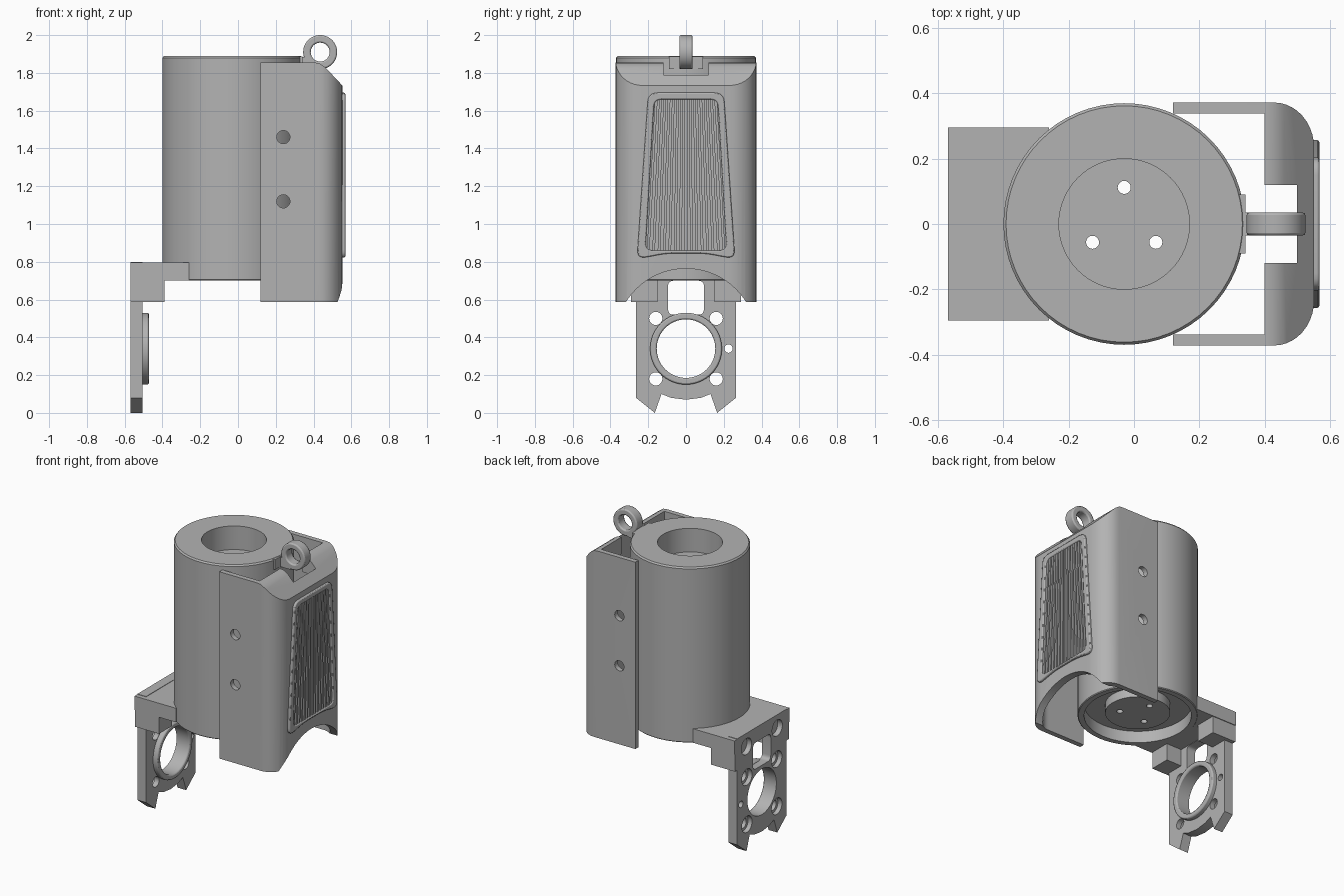
import bpy, bmesh, math
from mathutils import Vector, Matrix

old = bpy.data.objects.get("Cube")
if old:
    bpy.data.objects.remove(old, do_unlink=True)

grey = bpy.data.materials.new("matte grey")
grey.use_nodes = True
grey.diffuse_color = (0.45, 0.45, 0.45, 1)
grey.node_tree.nodes["Principled BSDF"].inputs["Base Color"].default_value = (0.45, 0.45, 0.45, 1)

BODY_X = -0.03


def finish(name, bm):
    bmesh.ops.recalc_face_normals(bm, faces=bm.faces)
    mesh = bpy.data.meshes.new(name)
    bm.to_mesh(mesh)
    bm.free()
    mesh.materials.append(grey)
    ob = bpy.data.objects.new(name, mesh)
    bpy.context.collection.objects.link(ob)
    return ob


def prism(name, pts, axis, lo, hi):
    """Extrude a 2D outline along an axis; the outline uses the other two axes in order."""
    place = {"x": lambda a, b, h: (h, a, b),
             "y": lambda a, b, h: (a, h, b),
             "z": lambda a, b, h: (a, b, h)}[axis]
    bm = bmesh.new()
    face = bm.faces.new([bm.verts.new(place(a, b, lo)) for a, b in pts])
    top = bmesh.ops.extrude_face_region(bm, geom=[face])["geom"]
    shift = Vector(place(0, 0, hi - lo))
    bmesh.ops.translate(bm, vec=shift, verts=[v for v in top if isinstance(v, bmesh.types.BMVert)])
    return finish(name, bm)


def box(name, x0, x1, y0, y1, z0, z1):
    return prism(name, [(x0, y0), (x1, y0), (x1, y1), (x0, y1)], "z", z0, z1)


def arc(cx, cy, rx, ry, start, end, n):
    angles = [math.radians(start + (end - start) * i / n) for i in range(n + 1)]
    return [(cx + rx * math.cos(a), cy + ry * math.sin(a)) for a in angles]


def rod(name, a, b, r, axis, lo, hi, n=40):
    return prism(name, arc(a, b, r, r, 0, 360, n)[:-1], axis, lo, hi)


def fillet(pts, r, n=5):
    """Round every corner of an outline."""
    out = []
    for i, p in enumerate(pts):
        p = Vector(p)
        a = p + (Vector(pts[i - 1]) - p).normalized() * r
        b = p + (Vector(pts[(i + 1) % len(pts)]) - p).normalized() * r
        for k in range(n + 1):
            t = k / n
            out.append(tuple(a * (1 - t) ** 2 + p * 2 * t * (1 - t) + b * t * t))
    return out


def cut(target, *cutters):
    for c in cutters:
        c.hide_render = True
        mod = target.modifiers.new("cut", "BOOLEAN")
        mod.operation, mod.solver, mod.object = "DIFFERENCE", "EXACT", c
        bpy.context.view_layer.objects.active = target
        bpy.ops.object.modifier_apply(modifier=mod.name)
        bpy.data.objects.remove(c, do_unlink=True)


def bevel(ob, width):
    mod = ob.modifiers.new("soft edges", "BEVEL")
    mod.width, mod.segments, mod.limit_method = width, 2, "ANGLE"


def mirror_y(pts):
    return pts + [(x, -y) for x, y in reversed(pts)]


# Main housing: turned profile with a top pocket and a recessed underside
profile = [(0, 0.72), (0.2, 0.72), (0.2, 0.78), (0.33, 0.78), (0.33, 0.7), (0.365, 0.7), (0.37, 0.705),
           (0.37, 1.88), (0.362, 1.89), (0.2, 1.89), (0.2, 1.73), (0, 1.73)]
bm = bmesh.new()
verts = [bm.verts.new((r, 0, z)) for r, z in profile]
edges = [bm.edges.new(pair) for pair in zip(verts, verts[1:])]
bmesh.ops.spin(bm, geom=verts + edges, cent=(0, 0, 0), axis=(0, 0, 1), angle=math.tau, steps=64)
bmesh.ops.remove_doubles(bm, verts=bm.verts, dist=0.0005)
bmesh.ops.translate(bm, vec=(BODY_X, 0, 0), verts=bm.verts)
housing = finish("housing", bm)
for deg in (90, 210, 330):
    a = math.radians(deg)
    cut(housing, rod("cutter", BODY_X + 0.112 * math.cos(a), 0.112 * math.sin(a), 0.02, "z", 0.5, 2, 20))

# Lifting eye on top with its stem
eye = rod("lifting_eye", 0.435, 1.91, 0.09, "y", -0.035, 0.035, 48)
cut(eye, rod("cutter", 0.435, 1.91, 0.05, "y", -0.1, 0.1))
bevel(eye, 0.008)
stem = box("eye_stem", 0.3, 0.42, -0.035, 0.035, 1.82, 1.885)
cut(stem, rod("cutter", 0.435, 1.91, 0.06, "y", -0.1, 0.1))
box("eye_mount", 0.25, 0.342, -0.09, 0.09, 1.82, 1.888)

# Wrap-around cover: U-shaped shell, sloped top edge, arched bottom
outer = mirror_y([(0.12, 0.372)] + arc(0.43, 0.232, 0.122, 0.14, 90, 0, 10))
cover = prism("cover", outer, "z", 0.587, 1.855)
inner = mirror_y([(0, 0.338)] + arc(0.41, 0.24, 0.09, 0.098, 90, 0, 10))
slope = [(0.4, 1.9), (0.4, 1.8551), (0.43, 1.852), (0.46, 1.832), (0.56, 1.725), (0.7, 1.725), (0.7, 1.9)]
cut(cover,
    prism("cutter", inner, "z", 0.5, 1.74),
    box("cutter", -0.1, 0.4, -0.338, 0.338, 0.4, 2),
    prism("cutter", slope, "y", -0.5, 0.5),
    box("cutter", 0.38, 0.5, -0.12, 0.12, 1.6, 2),
    rod("cutter", 0, 0.39, 0.374, "x", 0.3, 0.7, 64))
for z in (1.12, 1.46):
    cut(cover, rod("cutter", 0.24, z, 0.035, "y", -0.6, 0.6, 24))

# Tapered vent frame with fanned vertical louvres
frame_outline = [(-0.26, 0.815), (-0.1, 0.845), (0.1, 0.845), (0.26, 0.815), (0.2, 1.695), (-0.2, 1.695)]
frame_hole = [(-0.215, 0.86), (0.215, 0.86), (0.168, 1.66), (-0.168, 1.66)]
frame = prism("vent_frame", fillet(frame_outline, 0.05), "x", 0.535, 0.568)
cut(frame, prism("cutter", fillet(frame_hole, 0.04), "x", 0.5, 0.6))
bevel(frame, 0.006)
COUNT = 15
for i in range(COUNT):
    t = 2 * (i + 0.5) / COUNT - 1
    low, high, w = 0.215 * t, 0.168 * t, 0.007
    prism("vent_louvre", [(low - w, 0.85), (low + w, 0.85), (high + w, 1.67), (high - w, 1.67)],
          "x", 0.54, 0.562)

# Mounting bracket: upright plate with forked foot
half = [(0.08, 0.08), (0.13, 0.1), (0.165, 0.0), (0.265, 0.08), (0.265, 0.8)]
outline = [(0, 0.07)] + half + [(-y, z) for y, z in reversed(half)]
plate = prism("bracket_plate", outline, "x", -0.57, -0.505)
window = fillet([(-0.095, 0.52), (0.095, 0.52), (0.095, 0.7), (-0.095, 0.7)], 0.03)
cut(plate, prism("cutter", window, "x", -0.7, -0.4),
    rod("cutter", 0, 0.34, 0.155, "x", -0.7, -0.4, 64),
    rod("cutter", 0.225, 0.34, 0.022, "x", -0.7, -0.4, 20))
for y in (-0.16, 0.16):
    for z in (0.18, 0.5):
        cut(plate, rod("cutter", y, z, 0.035, "x", -0.7, -0.4, 24),
            rod("cutter", y, z, 0.055, "x", -0.7, -0.54, 28))

# Bearing collar around the large opening
collar = rod("bracket_collar", 0, 0.34, 0.19, "x", -0.52, -0.472, 64)
cut(collar, rod("cutter", 0, 0.34, 0.155, "x", -0.7, -0.3, 64))
bevel(collar, 0.008)

# Deck joining the bracket to the housing, and side blocks below it
deck = box("bracket_deck", -0.57, -0.26, -0.295, 0.295, 0.702, 0.797)
cut(deck, rod("cutter", BODY_X, 0, 0.362, "z", 0.5, 1, 64))
blocks = [box("bracket_block", -0.57, -0.39, *sorted((s * 0.15, s * 0.29)), 0.587, 0.702) for s in (-1, 1)]
for part in [plate, deck] + blocks:
    for y in (-0.165, 0.165):
        cut(part, rod("cutter", y, 0.71, 0.055, "x", -0.7, -0.535, 28))

# Smooth the curved surfaces, keep the edges sharp
bpy.ops.object.select_all(action="DESELECT")
for ob in (housing, eye, cover, frame, plate, collar, deck):
    ob.select_set(True)
    bpy.context.view_layer.objects.active = ob
bpy.ops.object.shade_smooth_by_angle(angle=math.radians(30))
